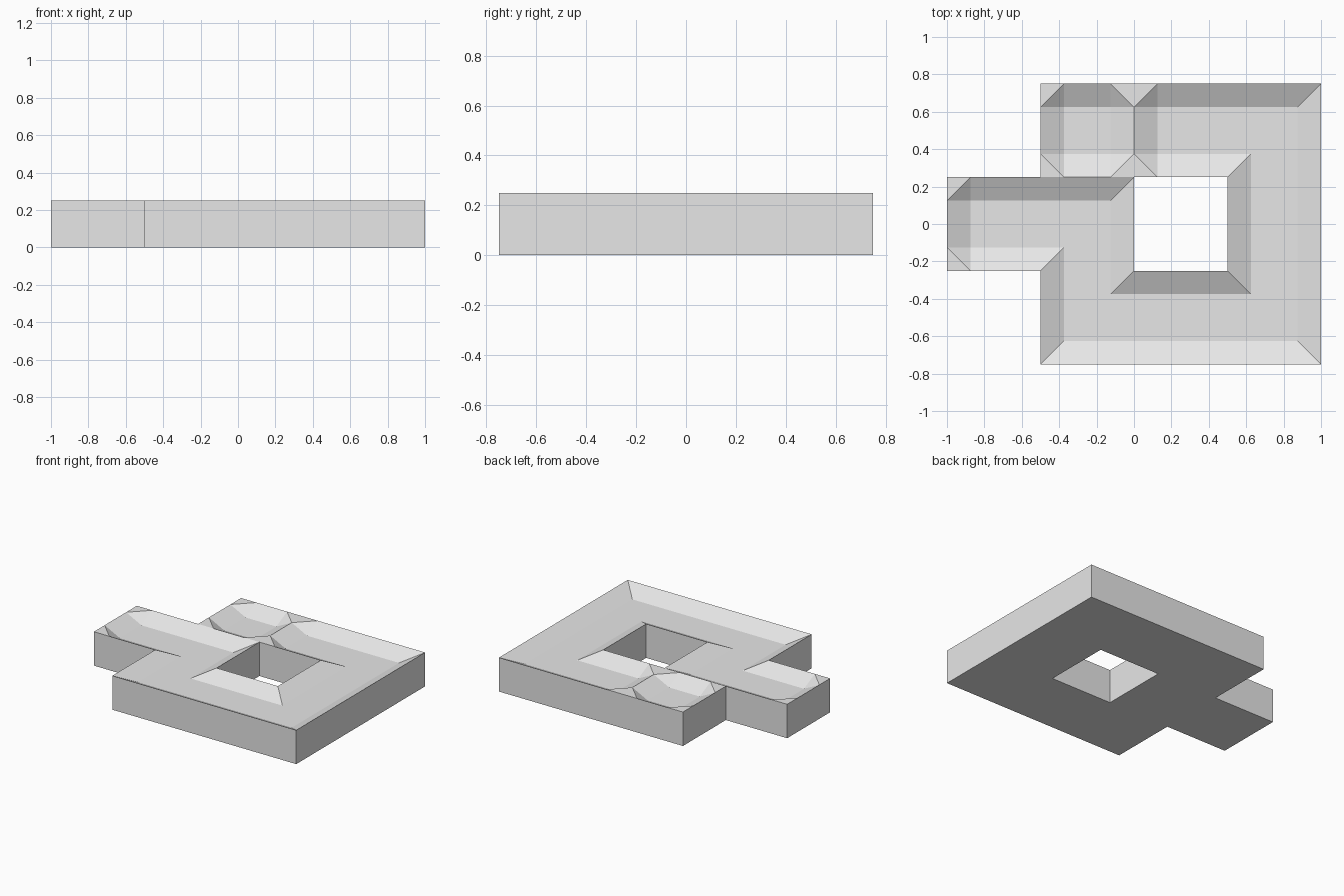
import bpy
import bmesh
from mathutils import Vector

HEIGHT = 0.25    # height of the raised rim
INSET = 0.125    # width of the sloping bank
DEPTH = 0.0625   # depth of the sunken floor

cube = bpy.data.objects.get("Cube")
if cube:
    bpy.data.objects.remove(cube, do_unlink=True)

grey = bpy.data.materials.new("plain_grey")
grey.use_nodes = True
grey.diffuse_color = (0.8, 0.8, 0.8, 1)
grey.node_tree.nodes["Principled BSDF"].inputs["Base Color"].default_value = grey.diffuse_color


def sunken_block(name, outline, caps):
    """Block over a counter-clockwise outline, its top dished with sloping banks.
    Corners listed in caps get a chamfered bank and a flat triangle at the rim."""
    bm = bmesh.new()
    pts = [Vector(p) for p in outline]
    n = len(pts)

    def vert(p, z):
        return bm.verts.new((p.x, p.y, z))

    rings = []
    for i, p in enumerate(pts):
        d_in = (p - pts[i - 1]).normalized()
        d_out = (pts[(i + 1) % n] - p).normalized()
        inner = p + INSET * (d_in.orthogonal() + d_out.orthogonal())
        corner = vert(p, HEIGHT)
        c = {"base": vert(p, 0), "base_in": vert(inner, 0),
             "floor": vert(inner, HEIGHT - DEPTH),
             "corner": corner, "enter": corner, "leave": corner}
        if i in caps:
            c["enter"] = vert(p - d_in * INSET, HEIGHT)
            c["leave"] = vert(p + d_out * INSET, HEIGHT)
            bm.faces.new((c["enter"], corner, c["leave"]))
            bm.faces.new((c["enter"], c["leave"], c["floor"]))
        rings.append(c)

    for i, a in enumerate(rings):
        b = rings[(i + 1) % n]
        # Outer wall, bank and underside strip along one edge
        wall = [a["base"], b["base"], b["corner"], b["enter"], a["leave"], a["corner"]]
        bm.faces.new(list(dict.fromkeys(wall)))
        bm.faces.new((a["leave"], b["enter"], b["floor"], a["floor"]))
        bm.faces.new((b["base"], a["base"], a["base_in"], b["base_in"]))
    bm.faces.new([c["floor"] for c in rings])
    bm.faces.new([c["base_in"] for c in reversed(rings)])

    mesh = bpy.data.meshes.new(name)
    bm.to_mesh(mesh)
    bm.free()
    mesh.materials.append(grey)
    obj = bpy.data.objects.new(name, mesh)
    bpy.context.collection.objects.link(obj)
    return obj


# Long winding channel, with closed ends at the arm tip and the back run
sunken_block("winding_channel", [
    (-1, -0.25), (-0.5, -0.25), (-0.5, -0.75), (1, -0.75), (1, 0.75), (0, 0.75),
    (0, 0.25), (0.5, 0.25), (0.5, -0.25), (0, -0.25), (0, 0.25), (-1, 0.25)],
    caps={0, 5, 6, 11})

# Single square tray at the back
sunken_block("square_tray", [
    (-0.5, 0.25), (0, 0.25), (0, 0.75), (-0.5, 0.75)], caps={0, 1, 2, 3})
